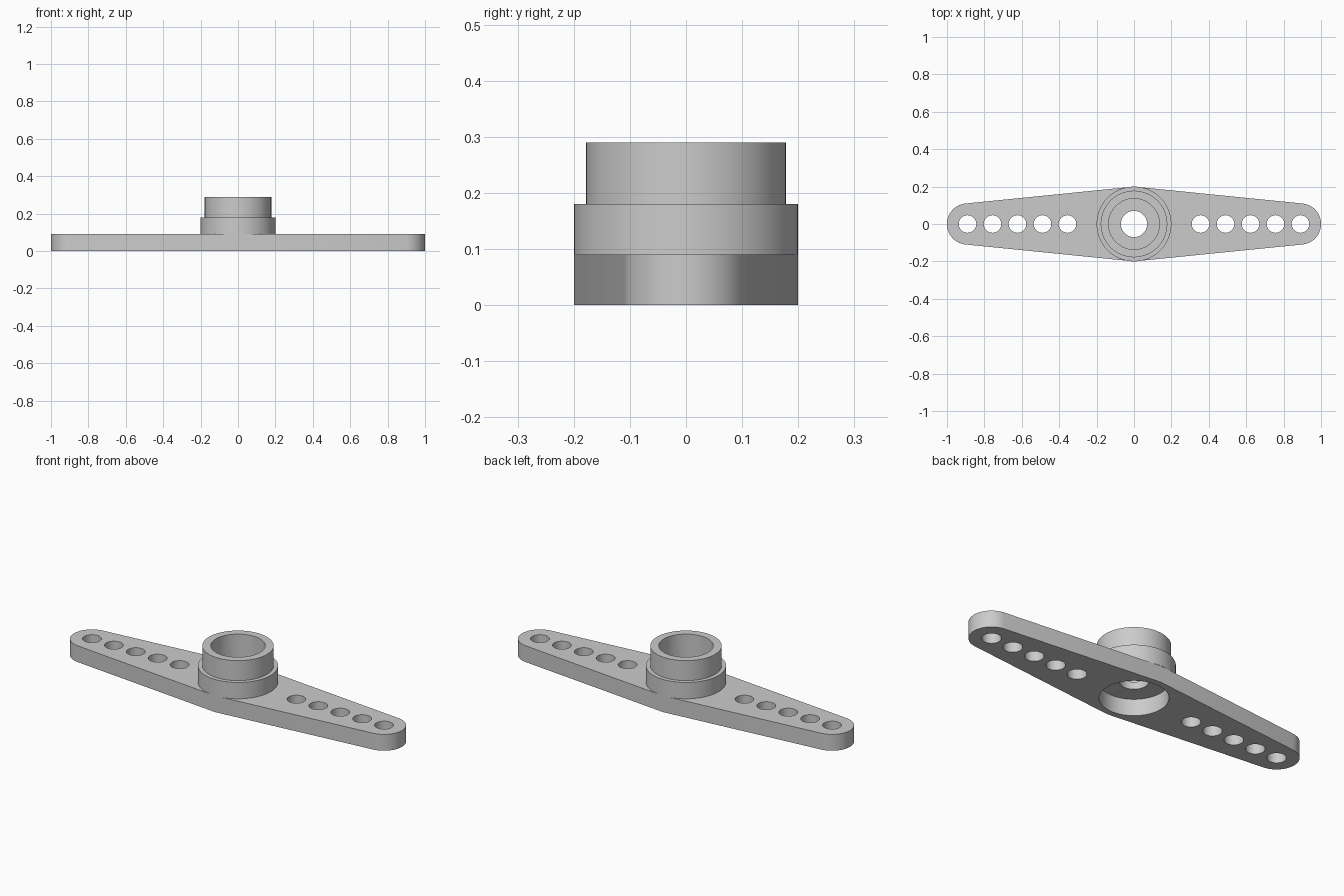
import bpy, bmesh
from math import pi, sin, cos, atan2, asin, hypot, radians

cube = bpy.data.objects.get("Cube")
if cube:
    bpy.data.objects.remove(cube, do_unlink=True)

# Single grey plastic
grey = bpy.data.materials.new("grey plastic")
grey.use_nodes = True
grey.diffuse_color = (0.6, 0.6, 0.6, 1)
grey.node_tree.nodes["Principled BSDF"].inputs["Base Color"].default_value = grey.diffuse_color

ARM_TOP = 0.09
HUB_R = 0.2
TIP_X, TIP_R = 0.89, 0.11
RECESS_R = 0.167


def finish(name, bm):
    """Turn a bmesh into a smooth shaded object with sharp edges kept."""
    bmesh.ops.remove_doubles(bm, verts=bm.verts, dist=1e-5)
    bmesh.ops.recalc_face_normals(bm, faces=bm.faces)
    mesh = bpy.data.meshes.new(name)
    bm.to_mesh(mesh)
    bm.free()
    mesh.materials.append(grey)
    obj = bpy.data.objects.new(name, mesh)
    bpy.context.collection.objects.link(obj)
    bpy.ops.object.select_all(action='DESELECT')
    obj.select_set(True)
    bpy.context.view_layer.objects.active = obj
    bpy.ops.object.shade_smooth_by_angle(angle=radians(30))
    return obj


def arc(cx, r, start, end, n):
    return [(cx + r * cos(start + (end - start) * i / n),
             r * sin(start + (end - start) * i / n)) for i in range(n + 1)]


def circle(cx, r, n):
    return arc(cx, r, 0, 2 * pi, n)[:-1]


# Tapered double arm outline: rounded tips tangent to the wide middle
tangent = atan2(HUB_R, TIP_X) - asin(TIP_R / hypot(TIP_X, HUB_R))
a = pi / 2 - tangent
outline = ([(0, -HUB_R)] + arc(TIP_X, TIP_R, -a, a, 32)
           + [(0, HUB_R)] + arc(-TIP_X, TIP_R, pi - a, pi + a, 32))

# Linkage holes and the central recess
loops = [outline, circle(0, RECESS_R, 96)]
for side in (-1, 1):
    loops += [circle(side * (TIP_X - 0.1335 * i), 0.047, 40) for i in range(5)]

curve = bpy.data.curves.new("arm outline", 'CURVE')
curve.dimensions = '2D'
curve.fill_mode = 'BOTH'
curve.extrude = ARM_TOP / 2
for pts in loops:
    spline = curve.splines.new('POLY')
    spline.points.add(len(pts) - 1)
    for p, (x, y) in zip(spline.points, pts):
        p.co = (x, y, 0, 1)
    spline.use_cyclic_u = True
helper = bpy.data.objects.new("arm outline", curve)
bpy.context.collection.objects.link(helper)
bpy.context.view_layer.update()
flat = bpy.data.meshes.new_from_object(helper.evaluated_get(bpy.context.evaluated_depsgraph_get()))
bm = bmesh.new()
bm.from_mesh(flat)
bmesh.ops.translate(bm, verts=bm.verts, vec=(0, 0, ARM_TOP / 2))
bpy.data.objects.remove(helper, do_unlink=True)
bpy.data.curves.remove(curve)
bpy.data.meshes.remove(flat)
finish("double_arm", bm)

# Stepped hub with a socket, a thin web and a screw hole, turned on z
profile = [(RECESS_R, ARM_TOP), (0.07, ARM_TOP), (0.07, 0.13), (0.136, 0.13),
           (0.136, 0.29), (0.178, 0.29), (0.178, 0.18), (HUB_R, 0.18), (HUB_R, ARM_TOP)]
bm = bmesh.new()
verts = [bm.verts.new((r, 0, z)) for r, z in profile]
edges = [bm.edges.new(pair) for pair in zip(verts, verts[1:])]
bmesh.ops.spin(bm, geom=verts + edges, cent=(0, 0, 0), axis=(0, 0, 1),
               angle=2 * pi, steps=96, use_merge=True)
finish("hub", bm)
